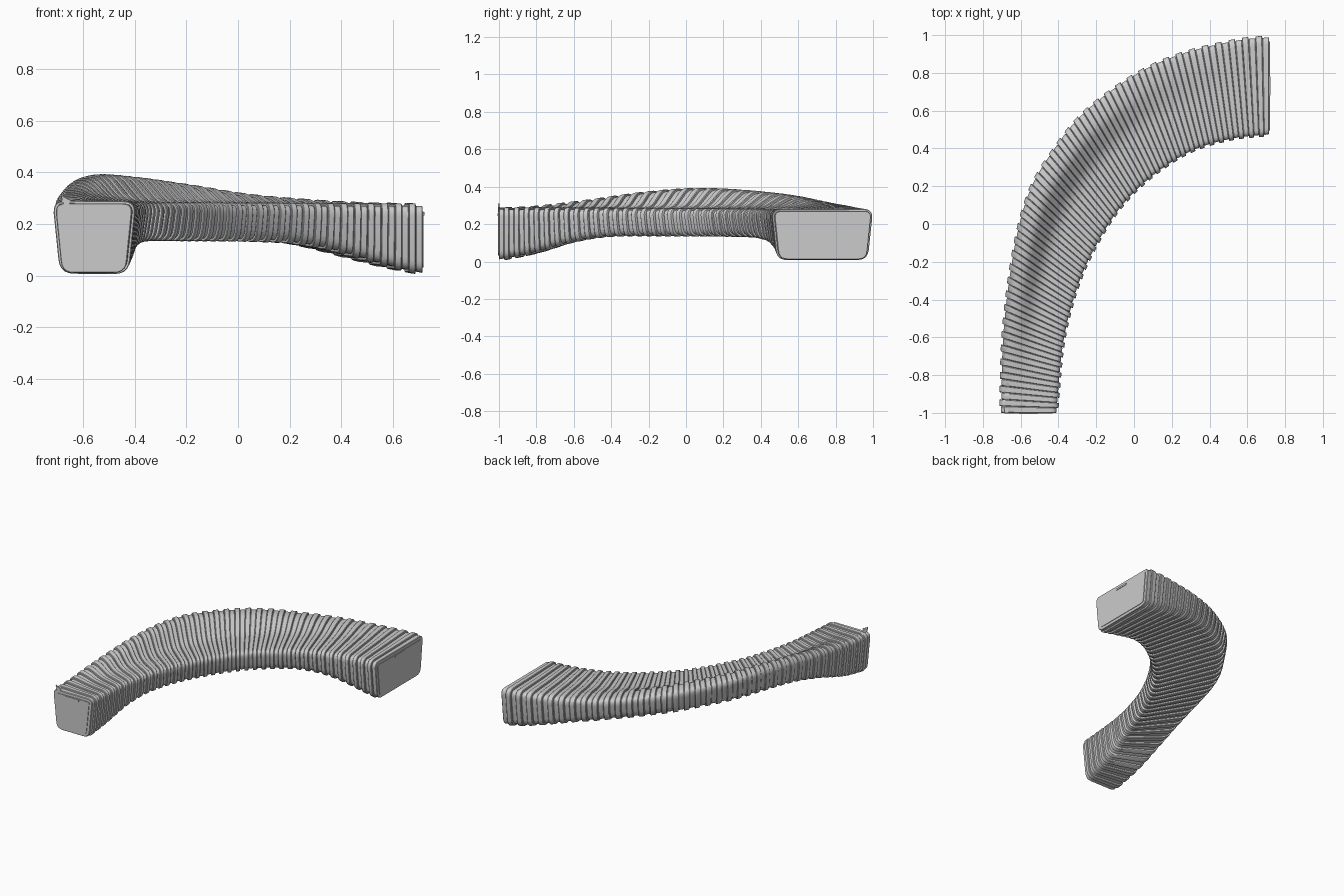
import bpy, bmesh, math
from mathutils import Vector

if "Cube" in bpy.data.objects:
    bpy.data.objects.remove(bpy.data.objects["Cube"])

# Plan curves of the outer (back) and inner (front) edge of the bench
OUTER = [(-.714, -1), (-.70, -.555), (-.645, -.13), (-.56, .185), (-.42, .42),
         (-.26, .61), (0, .80), (.245, .91), (.535, .98), (.715, .998)]
INNER = [(-.402, -1), (-.365, -.635), (-.295, -.355), (-.205, -.145), (-.075, .065),
         (.085, .23), (.295, .37), (.51, .44), (.715, .465)]
# Height of the underside and of the raised backrest along the bench
BOTTOM = [(0, .006), (.09, .045), (.18, .098), (.28, .127), (.45, .13), (.7, .13),
          (.77, .12), (.84, .095), (.94, .035), (1, .006)]
RIDGE = [(0, 0), (.07, .009), (.18, .047), (.29, .09), (.40, .112), (.52, .10), (.63, .073),
         (.73, .038), (.82, .018), (.9, .006), (1, 0)]
SLATS = 77


def spline(pts, n=16):
    """Dense smooth polyline through the points."""
    p = [Vector(q) for q in pts]
    p = [2 * p[0] - p[1]] + p + [2 * p[-1] - p[-2]]
    out = []
    for a, b, c, d in zip(p, p[1:], p[2:], p[3:]):
        for i in range(n):
            s = i / n
            out.append(.5 * (2 * b + (c - a) * s + (2 * a - 5 * b + 4 * c - d) * s * s
                             + (3 * b - a - 3 * c + d) * s ** 3))
    return out + [p[-2]]


def along(poly):
    """Function giving the point at a fraction of the arc length."""
    acc = [0]
    for a, b in zip(poly, poly[1:]):
        acc.append(acc[-1] + (b - a).length)

    def at(t):
        d = t * acc[-1]
        for i in range(len(poly) - 1):
            if d <= acc[i + 1] + 1e-9:
                return poly[i].lerp(poly[i + 1], (d - acc[i]) / (acc[i + 1] - acc[i]))
        return poly[-1].copy()
    return at


def graph(keys):
    poly = spline(keys)

    def at(t):
        for a, b in zip(poly, poly[1:]):
            if t <= b.x:
                return a.y + (b.y - a.y) * (t - a.x) / (b.x - a.x)
        return poly[-1].y
    return at


outer, inner = along(spline(OUTER)), along(spline(INNER))
bottom, ridge = graph(BOTTOM), graph(RIDGE)


def section(t, inset):
    """Rounded cross-section at fraction t, shrunk by inset, in world space."""
    a, b = inner(t), outer(t)
    w, z0, h = (b - a).length, bottom(t), ridge(t)
    top = .285 - .01 * t
    # the underside climbs towards the back where the backrest rises
    corners = [((.028, z0), .05), ((w - .028, z0 + h * .85), .05), ((w, top + h * .88), .045),
               ((w * .78, top + h), .04), ((w * .52, top), .05), ((0, top), .045)]
    pts = []
    for i, (c, r) in enumerate(corners):
        c = Vector(c)
        p, q = Vector(corners[i - 1][0]), Vector(corners[(i + 1) % 6][0])
        s, e = c + (p - c).normalized() * r, c + (q - c).normalized() * r
        for k in range(6):
            f = k / 5
            pts.append(s * (1 - f) ** 2 + c * 2 * f * (1 - f) + e * f * f)
    n, ring, axis = len(pts), [], (b - a).normalized()
    for i in range(n):
        d = (pts[(i + 1) % n] - pts[i - 1]).normalized()
        q = pts[i] + Vector((-d.y, d.x)) * inset
        xy = a + axis * q.x
        ring.append(Vector((xy.x, xy.y, q.y)))
    return ring


def loft(bm, rings):
    vs = [[bm.verts.new(p) for p in r] for r in rings]
    for r, s in zip(vs, vs[1:]):
        for i in range(len(r)):
            j = (i + 1) % len(r)
            bm.faces.new((r[i], r[j], s[j], s[i]))
    bm.faces.new(vs[0][::-1])
    bm.faces.new(vs[-1])


def finish(bm, name):
    bmesh.ops.recalc_face_normals(bm, faces=bm.faces)
    me = bpy.data.meshes.new(name)
    bm.to_mesh(me)
    bm.free()
    ob = bpy.data.objects.new(name, me)
    bpy.context.collection.objects.link(ob)
    bpy.context.view_layer.objects.active = ob
    ob.select_set(True)
    bpy.ops.object.shade_smooth_by_angle(angle=math.radians(35))
    ob.select_set(False)


# Alternating proud and recessed slats
for name, first, inset in (("recessed_slats", 0, .005), ("proud_slats", 1, -.005)):
    bm = bmesh.new()
    for i in range(first, SLATS, 2):
        t0, t1 = i / SLATS, (i + 1) / SLATS
        e = (t1 - t0) * .1
        loft(bm, [section(t0, inset + .003), section(t0 + e, inset),
                  section(t1 - e, inset), section(t1, inset + .003)])
    finish(bm, name)

# Flat end panels, with a small tab below the top edge
for name, t, n in (("front_end", 0, Vector((0, -1, 0))), ("side_end", 1, Vector((1, 0, 0)))):
    bm = bmesh.new()
    loft(bm, [[p + n * k for p in section(t, .026)] for k in (-.002, .004)])
    mid = (inner(t) + outer(t)) / 2
    side = (outer(t) - inner(t)).normalized()
    for v in bmesh.ops.create_cube(bm, size=1)["verts"]:
        c = v.co.copy()
        xy = mid + side * c.x * .1
        v.co = Vector((xy.x, xy.y, .25 - .01 * t + c.z * .012)) + n * (.002 + c.y * .01)
    finish(bm, name)
